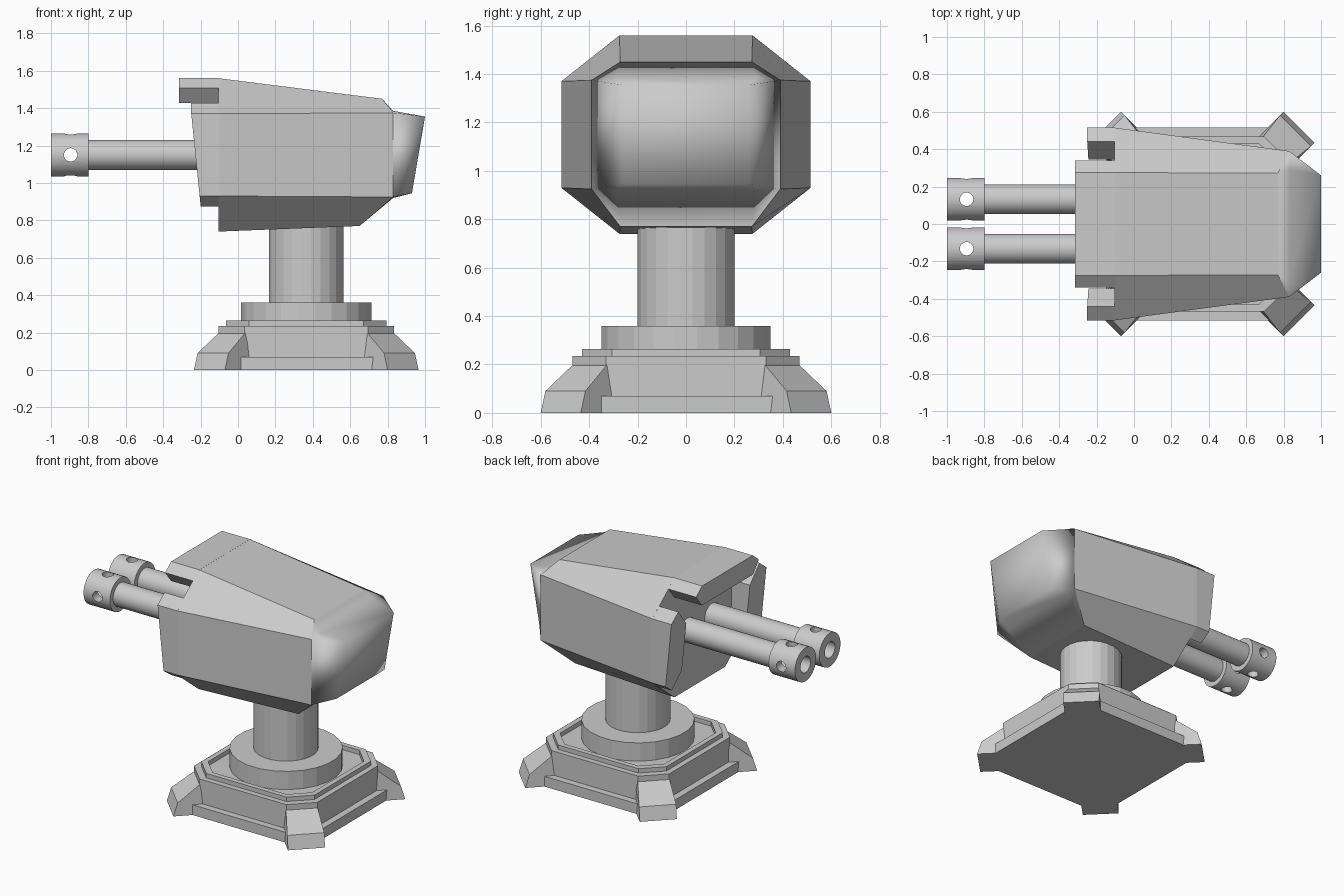
import bpy, bmesh
from math import cos, sin, pi, radians
from mathutils import Matrix

if "Cube" in bpy.data.objects:
    bpy.data.objects.remove(bpy.data.objects["Cube"])

CX = 0.365          # turret axis
GUN_Y, GUN_Z = 0.132, 1.15


def loft(name, rings, smooth=False, matrix=None):
    """Skin equal-length point rings and cap both ends."""
    bm = bmesh.new()
    rows = [[bm.verts.new(p) for p in ring] for ring in rings]
    n = len(rows[0])
    for a, b in zip(rows, rows[1:]):
        for i in range(n):
            j = (i + 1) % n
            bm.faces.new((a[i], a[j], b[j], b[i]))
    bm.faces.new(rows[0][::-1])
    bm.faces.new(rows[-1])
    bmesh.ops.remove_doubles(bm, verts=bm.verts[:], dist=1e-5)
    if matrix:
        bm.transform(matrix)
    bmesh.ops.recalc_face_normals(bm, faces=bm.faces[:])
    for f in bm.faces:
        f.smooth = smooth
    me = bpy.data.meshes.new(name)
    bm.to_mesh(me)
    bm.free()
    ob = bpy.data.objects.new(name, me)
    bpy.context.collection.objects.link(ob)
    return ob


def octagon(half, flat, z):
    pts = [(half, flat), (flat, half), (-flat, half), (-half, flat),
           (-half, -flat), (-flat, -half), (flat, -half), (half, -flat)]
    return [(CX + x, y, z) for x, y in pts]


def circle(r, z, n):
    return [(r * cos(2 * pi * (i + .5) / n), r * sin(2 * pi * (i + .5) / n), z) for i in range(n)]


def tube(name, r, a, b, n, matrix):
    return loft(name, [circle(r, a, n), circle(r, b, n)], matrix=matrix)


def cut(ob, tool):
    m = ob.modifiers.new("cut", 'BOOLEAN')
    m.operation, m.solver, m.object = 'DIFFERENCE', 'EXACT', tool
    bpy.context.view_layer.objects.active = ob
    bpy.ops.object.modifier_apply(modifier=m.name)
    bpy.data.objects.remove(tool)


def smooth(ob):
    bpy.ops.object.select_all(action='DESELECT')
    ob.select_set(True)
    bpy.context.view_layer.objects.active = ob
    bpy.ops.object.shade_smooth_by_angle(angle=radians(30))


# Stepped octagonal base with a raised rim and recessed deck
loft("base", [octagon(.515, .36, 0), octagon(.515, .36, .07), octagon(.468, .33, .07),
              octagon(.468, .33, .235), octagon(.43, .305, .235), octagon(.43, .305, .265),
              octagon(.395, .28, .265), octagon(.395, .28, .235)])

# Four diagonal feet
profile = [(.732, 0, .117), (.705, .09, .117), (.562, .198, .1), (.4, .198, .1), (.4, 0, .117)]
for i in range(4):
    m = Matrix.Translation((CX, 0, 0)) @ Matrix.Rotation(pi / 4 + i * pi / 2, 4, 'Z')
    loft(f"foot_{i + 1}", [[(d, s * w, z) for d, z, w in profile] for s in (-1, 1)], matrix=m)

# Turning disc and column
axis = Matrix.Translation((CX, 0, 0))
tube("turning_disc", .352, .23, .36, 24, axis)
tube("column", .202, .35, .80, 24, axis)


# Head shell: octagonal section tapering to the rear
def section(xt, xs, xb, yt, ys, zt, zu, zl, zb):
    half = [(xt, yt, zt), (xs, ys, zu), (xs, ys, zl), (xb, yt, zb)]
    return half + [(x, -y, z) for x, y, z in half[::-1]]


rear = section(.77, .83, .65, .272, .39, 1.45, 1.375, .925, .77)
loft("head_shell", [section(-.105, -.105, -.105, .275, .515, 1.56, 1.37, .93, .74), rear])

# Rounded rear bulge
neck = section(.83, .83, .83, .29, .39, 1.385, 1.375, .925, .92)
back = [(1, .26, 1.355)] * 2 + [(.93, .26, .945)] * 2
back += [(x, -y, z) for x, y, z in back[::-1]]
loft("rear_bulge", [rear, neck, back], smooth=True)

# Visor over the guns
visor = [(.275, 1.56), (.34, 1.508), (.278, 1.428), (-.278, 1.428), (-.34, 1.508), (-.275, 1.56)]
loft("visor", [[(x, y, z) for y, z in visor] for x in (-.315, -.1)])

# Cheek plates either side of the guns
cheek = [(.44, 1.428), (.515, 1.37), (.515, .93), (.44, .875), (.345, .98), (.345, 1.31)]
for side, s in (("left", 1), ("right", -1)):
    front = [(-.25 + .05 * max(0, 1.37 - z) / .49, s * y, z) for y, z in cheek]
    loft(f"cheek_{side}", [front, [(-.1, s * y, z) for y, z in cheek]])

# Twin barrels with bored, cross-drilled muzzles
for side, s in (("left", 1), ("right", -1)):
    along = Matrix.Translation((0, s * GUN_Y, GUN_Z)) @ Matrix.Rotation(pi / 2, 4, 'Y')
    barrel = tube(f"barrel_{side}", .08, -.81, -.05, 32, along)
    muzzle = tube(f"muzzle_{side}", .115, -1, -.8, 32, along)
    cut(barrel, tube("bore", .055, -1.1, -.78, 24, along))
    cut(muzzle, tube("bore", .055, -1.1, -.7, 24, along))
    spot = Matrix.Translation((-.895, s * GUN_Y, GUN_Z))
    cut(muzzle, tube("drill", .036, -.2, .2, 20, spot))
    cut(muzzle, tube("drill", .036, -.2, .2, 20, spot @ Matrix.Rotation(pi / 2, 4, 'X')))
    smooth(barrel)
    smooth(muzzle)
